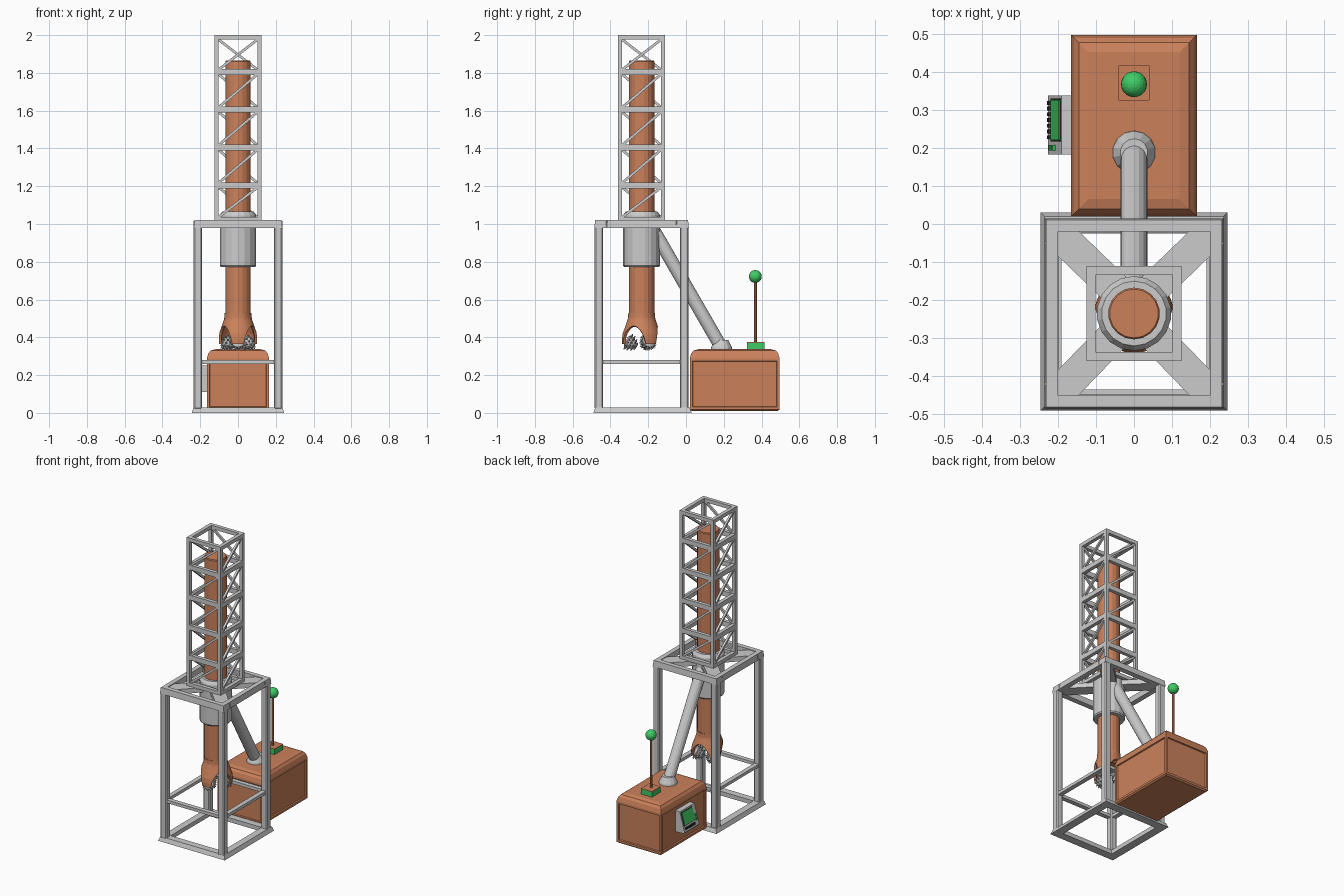
import bpy, bmesh
from math import sin, cos, pi, radians, sqrt
from mathutils import Vector, Matrix

if "Cube" in bpy.data.objects:
    bpy.data.objects.remove(bpy.data.objects["Cube"])


def mat(name, col):
    m = bpy.data.materials.new(name)
    m.diffuse_color = (*col, 1)
    m.use_nodes = True
    m.node_tree.nodes["Principled BSDF"].inputs["Base Color"].default_value = m.diffuse_color
    return m


ORANGE = mat("orange_paint", (0.6, 0.22, 0.105))
GREEN = mat("green_plastic", (0.05, 0.6, 0.13))
DARK = mat("dark_keys", (0.03, 0.03, 0.03))
CY = -0.235  # y of the drill axis


def finish(name, bm, m=None):
    bmesh.ops.recalc_face_normals(bm, faces=bm.faces)
    me = bpy.data.meshes.new(name)
    bm.to_mesh(me)
    bm.free()
    ob = bpy.data.objects.new(name, me)
    bpy.context.collection.objects.link(ob)
    if m:
        me.materials.append(m)
    return ob


def loft(bm, rings, loop=False):
    """Skin a list of point rings; cap the ends or close into a loop."""
    vs = [[bm.verts.new(p) for p in r] for r in rings]
    n = len(vs[0])
    pairs = list(zip(vs, vs[1:])) + ([(vs[-1], vs[0])] if loop else [])
    for a, b in pairs:
        for i in range(n):
            j = (i + 1) % n
            bm.faces.new((a[i], a[j], b[j], b[i]))
    if not loop:
        bm.faces.new(vs[0])
        bm.faces.new(vs[-1])


def rect(cx, cy, hx, hy, z):
    return [(cx + sx * hx, cy + sy * hy, z) for sx, sy in ((-1, -1), (1, -1), (1, 1), (-1, 1))]


def frame(name, cy, hx, hy, w, z0, z1, flare=0.0):
    """Mitred rectangular ring."""
    bm = bmesh.new()
    loft(bm, [rect(0, cy, hx, hy, z0), rect(0, cy, hx - flare, hy - flare, z1),
              rect(0, cy, hx - w, hy - w, z1), rect(0, cy, hx - w, hy - w, z0)], True)
    return finish(name, bm)


def lathe(name, prof, n, m=None, y=CY):
    bm = bmesh.new()
    loft(bm, [[(r * cos(2 * pi * (i + .5) / n), y + r * sin(2 * pi * (i + .5) / n), z)
               for i in range(n)] for r, z in prof])
    return finish(name, bm, m)


def beam(name, a, b, w, h, m=None, round_n=0):
    """Square bar or round rod from a to b."""
    a, b = Vector(a), Vector(b)
    d = b - a
    M = Matrix.Translation((a + b) / 2) @ d.to_track_quat('Z', 'Y').to_matrix().to_4x4()
    bm = bmesh.new()
    if round_n:
        bmesh.ops.create_cone(bm, cap_ends=True, segments=round_n, radius1=w, radius2=w,
                              depth=d.length, matrix=M)
    else:
        bmesh.ops.create_cube(bm, size=1, matrix=M @ Matrix.Diagonal((w, h, d.length, 1)))
    return finish(name, bm, m)


# Lower stand
FY = -0.23
frame("stand_base", FY, 0.245, 0.26, 0.055, 0, 0.028, 0.01)
frame("stand_top_rim", FY - 0.005, 0.235, 0.25, 0.035, 0.98, 1.02, 0.004)
for sx in (-1, 1):
    for sy in (-1, 1):
        x, y = sx * 0.212, FY - 0.005 + sy * 0.226
        post = beam("stand_post", (x, y, 0.02), (x, y, 0.99), 0.045, 0.045)
        bev = post.modifiers.new("edge", 'BEVEL')
        bev.width, bev.segments = 0.006, 1
        # diagonal deck strips, each level pair at its own height to avoid overlap
        beam("deck_strip", (sx * 0.205, FY - 0.005 + sy * 0.215, 0.999),
             (sx * 0.05, FY + sy * 0.06, 0.999), 0.085, 0.032)
for s in (-1, 1):
    beam("stand_side_rail", (s * 0.212, -0.44, 0.27), (s * 0.212, -0.03, 0.27), 0.03, 0.02)
    yy = FY - 0.005 + s * 0.226
    beam("stand_cross_rail", (-0.19, yy, 0.27), (0.19, yy, 0.27), 0.03, 0.02)

# Lattice tower
for sx in (-1, 1):
    for sy in (-1, 1):
        x, y = sx * 0.114, CY + sy * 0.114
        beam("tower_post", (x, y, 1.015), (x, y, 1.99), 0.022, 0.022)
levels = [1.025, 1.205, 1.405, 1.605, 1.805, 1.988]
for i, z in enumerate(levels):
    h = 0.012 if i in (0, 5) else 0.016
    frame("tower_ring", CY, 0.125, 0.125, 0.024, z - h, z + h)
for lo, hi in zip(levels, levels[1:]):
    for k in range(4):
        R = Matrix.Translation((0, CY, 0)) @ Matrix.Rotation(k * pi / 2, 4, 'Z')
        beam("tower_brace", R @ Vector((-0.108, -0.114, lo + 0.008)),
             R @ Vector((0.108, -0.114, hi - 0.008)), 0.014, 0.014)

# Drill shaft and guide sleeve
lathe("drill_shaft", [(0.045, 0.455), (0.068, 0.48), (0.068, 1.86), (0.064, 1.865)], 18, ORANGE)
lathe("guide_sleeve", [(0.092, 0.772), (0.098, 0.78), (0.098, 1.045), (0.085, 1.065)], 18)

# Drill bit skirt: three legs separated by arches
RAD = [(0.56, 0.069), (0.5, 0.072), (0.46, 0.086), (0.42, 0.1), (0.39, 0.104), (0.3, 0.1)]


def radius(z):
    for (z0, r0), (z1, r1) in zip(RAD, RAD[1:]):
        if z >= z1:
            return r0 + (r1 - r0) * (z0 - z) / (z0 - z1)


bm = bmesh.new()
N, ROWS = 54, 7
grid = []
for i in range(N):
    deg = i * 360 / N
    d = abs((deg + 90 + 60) % 120 - 60)  # angle away from the nearest leg
    low = 0.365 if d < 20 else 0.365 + 0.095 * sqrt(max(0, 1 - ((60 - d) / 40) ** 2))
    col = []
    for k in range(ROWS):
        z = 0.53 + (low - 0.53) * k / (ROWS - 1)
        r, a = radius(z), radians(deg)
        col.append(bm.verts.new((r * cos(a), CY + r * sin(a), z)))
    grid.append(col)
for i in range(N):
    a, b = grid[i], grid[(i + 1) % N]
    for k in range(ROWS - 1):
        bm.faces.new((a[k], a[k + 1], b[k + 1], b[k]))
skirt = finish("bit_skirt", bm, ORANGE)
sol = skirt.modifiers.new("thickness", 'SOLIDIFY')
sol.thickness, sol.offset = 0.014, -1

# Toothed roller cones
for k in range(3):
    a = radians(-90 + 120 * k)
    out = Vector((cos(a), sin(a), 0))
    axis = (-0.86 * out + Vector((0, 0, -0.5))).normalized()
    M = Matrix.Translation(out * 0.078 + Vector((0, CY, 0.381))) @ \
        axis.to_track_quat('Z', 'Y').to_matrix().to_4x4()
    bm = bmesh.new()
    loft(bm, [[M @ Vector((r * cos(2 * pi * i / 16), r * sin(2 * pi * i / 16), h)) for i in range(16)]
              for r, h in ((0.022, -0.006), (0.036, 0.002), (0.035, 0.018), (0.024, 0.042), (0.008, 0.06))])
    for r, h, n in ((0.037, 0.009, 14), (0.033, 0.025, 12), (0.024, 0.042, 8), (0.013, 0.055, 5)):
        for i in range(n):
            T = M @ Matrix.Rotation(2 * pi * (i + h * 30) / n, 4, 'Z') @ \
                Matrix.Translation((r + 0.003, 0, h)) @ Matrix.Rotation(pi / 2, 4, 'Y')
            bmesh.ops.create_cone(bm, cap_ends=True, segments=4, radius1=0.007, radius2=0.002,
                                  depth=0.016, matrix=T)
    finish("roller_cone", bm)

# Engine housing with recessed side panels
bm = bmesh.new()
loft(bm, [rect(0, 0.258, 0.165 - c, 0.238 - c, z) for c, z in
          ((0.01, 0.01), (0, 0.018), (0, 0.288), (0.008, 0.315), (0.02, 0.33), (0.045, 0.337))])
bm.normal_update()
panels = [f for f in bm.faces if abs(f.normal.z) < 0.01 and f.calc_area() > 0.05]
bmesh.ops.recalc_face_normals(bm, faces=bm.faces)
bmesh.ops.inset_individual(bm, faces=panels, thickness=0.02, depth=0)
bmesh.ops.inset_individual(bm, faces=panels, thickness=0.004, depth=-0.008)
finish("engine_housing", bm, ORANGE)

# Feed pipe
lathe("pipe_flange", [(0.058, 0.33), (0.055, 0.348), (0.036, 0.385)], 14, None, 0.188)
beam("feed_pipe", (0, 0.188, 0.345), (0, -0.19, 1.0), 0.035, 0, None, 16)

# Lever
bm = bmesh.new()
loft(bm, [rect(0, 0.37, 0.041, 0.046, z) for z in (0.33, 0.37)])
finish("lever_base", bm, GREEN)
bm = bmesh.new()
loft(bm, [rect(0, 0.37, 0.041, 0.046, z) for z in (0.37, 0.374)])
finish("lever_base_cap", bm, ORANGE)
beam("lever_rod", (0, 0.367, 0.37), (0, 0.367, 0.71), 0.008, 0, ORANGE, 10)
bm = bmesh.new()
bmesh.ops.create_uvsphere(bm, u_segments=20, v_segments=12, radius=0.034,
                          matrix=Matrix.Translation((0, 0.367, 0.722)))
finish("lever_knob", bm, GREEN)

# Sloped control console on the left side
bm = bmesh.new()
prof = ((-0.155, 0.11), (-0.222, 0.113), (-0.226, 0.12), (-0.19, 0.25), (-0.155, 0.25))
loft(bm, [[(x, y, z) for x, z in prof] for y in (0.182, 0.337)])
finish("console_body", bm)
up = Vector((0.036, 0, 0.13)).normalized()
side = Vector((0, 1, 0))
nrm = side.cross(up) * -1
if nrm.x > 0:
    nrm = -nrm
FACE = Matrix.Translation((-0.208, 0, 0.185)) @ Matrix((side, up, nrm)).transposed().to_4x4()


def console_item(name, y, u, w, h, t, m):
    bm = bmesh.new()
    bmesh.ops.create_cube(bm, size=1, matrix=FACE @ Matrix.Translation((y, u, t / 2)) @
                          Matrix.Diagonal((w, h, t, 1)))
    finish(name, bm, m)


console_item("screen_border", 0.273, 0.015, 0.112, 0.088, 0.003, DARK)
console_item("screen", 0.273, 0.015, 0.104, 0.08, 0.005, GREEN)
for i in range(7):
    console_item("console_key", 0.228 + i * 0.015, -0.047, 0.01, 0.014, 0.006, DARK)
for u in (-0.025, 0.0):
    console_item("console_button", 0.2, u, 0.014, 0.016, 0.008, GREEN)
